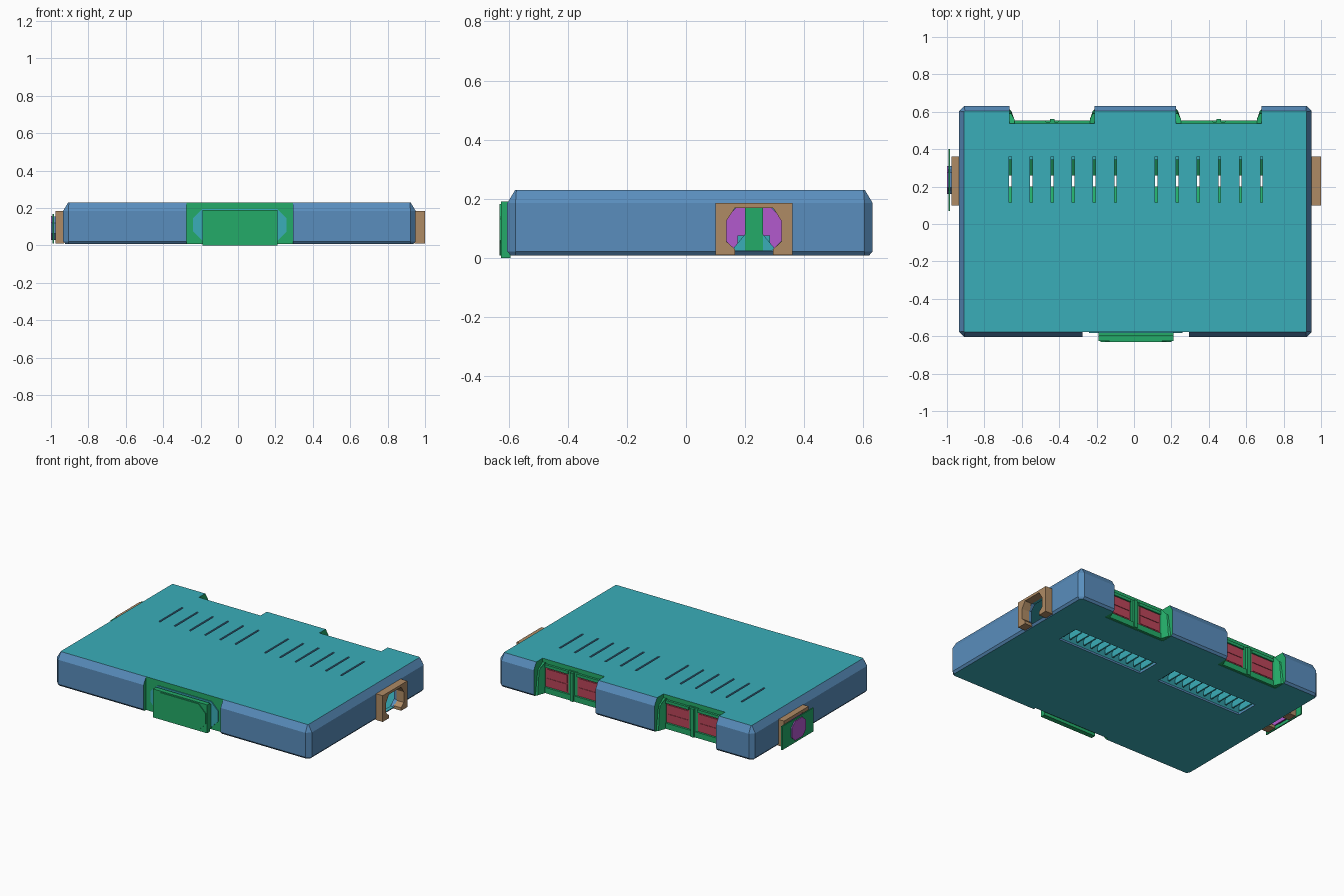
import bpy, bmesh
from mathutils import Vector

if "Cube" in bpy.data.objects:
    bpy.data.objects.remove(bpy.data.objects["Cube"])


def mat(name, rgb):
    m = bpy.data.materials.new(name)
    m.diffuse_color = (*rgb, 1)
    m.use_nodes = True
    m.node_tree.nodes["Principled BSDF"].inputs["Base Color"].default_value = m.diffuse_color
    return m


TEAL = mat("teal", (0.042, 0.42, 0.485))
BLUE = mat("steel blue", (0.10, 0.27, 0.51))
GREEN = mat("green", (0.017, 0.41, 0.14))
TAN = mat("tan", (0.43, 0.26, 0.13))
RED = mat("red", (0.50, 0.06, 0.10))
PURPLE = mat("purple", (0.45, 0.10, 0.61))


def finish(bm, name, *mats):
    bmesh.ops.recalc_face_normals(bm, faces=bm.faces)
    me = bpy.data.meshes.new(name)
    bm.to_mesh(me)
    bm.free()
    ob = bpy.data.objects.new(name, me)
    bpy.context.collection.objects.link(ob)
    for m in mats:
        me.materials.append(m)
    return ob


def add_box(bm, lo, hi):
    vs = bmesh.ops.create_cube(bm, size=1)["verts"]
    for v in vs:
        v.co = Vector([(a + b) / 2 + c * (b - a) for a, b, c in zip(lo, hi, v.co)])


def boxes(name, m, items):
    bm = bmesh.new()
    for lo, hi in items:
        add_box(bm, lo, hi)
    return finish(bm, name, m)


def add_prism(bm, pts, axis, a, b):
    """Extrude a (u, z) outline along axis 'x' or 'y' from a to b."""
    place = (lambda u, z, t: (t, u, z)) if axis == 'x' else (lambda u, z, t: (u, t, z))
    f = bm.faces.new([bm.verts.new(place(u, z, a)) for u, z in pts])
    ext = bmesh.ops.extrude_face_region(bm, geom=[f])
    for v in ext["geom"]:
        if isinstance(v, bmesh.types.BMVert):
            v.co[0 if axis == 'x' else 1] = b


def prism(name, m, pts, axis, a, b):
    bm = bmesh.new()
    add_prism(bm, pts, axis, a, b)
    return finish(bm, name, m)


def octagon(u0, u1, v0, v1, c):
    return [(u0 + c, v0), (u1 - c, v0), (u1, v0 + c), (u1, v1 - c),
            (u1 - c, v1), (u0 + c, v1), (u0, v1 - c), (u0, v0 + c)]


# Main dimensions
X0, X1, Y0, Y1 = -0.935, 0.95, -0.605, 0.632
NOTCHES = [(-0.666, -0.21), (0.225, 0.683)]
RECESS = (-0.275, 0.295)
DUCTS = [(-0.70, -0.06), (0.08, 0.72)]
SLITS = [s + i * 0.1125 for s in (-0.662, 0.119) for i in range(6)]
YM = 0.23                                  # centre line of the side ports

# Body: chamfered slab from stacked outlines
bm = bmesh.new()
rings = []
for d, z in [(0.012, 0.008), (0, 0.022), (0, 0.185), (0.027, 0.23)]:
    rings.append([bm.verts.new((x, y, z)) for x, y in
                  octagon(X0 + d, X1 - d, Y0 + d, Y1 - d, max(0.028 - d, 0.004))])
for r, s in zip(rings, rings[1:]):
    for i in range(8):
        j = (i + 1) % 8
        bm.faces.new((r[i], r[j], s[j], s[i]))
bm.faces.new(rings[0])
bm.faces.new(rings[-1])
body = finish(bm, "body", BLUE, TEAL, GREEN)

# Cutters: hollow inside, notches, slits, vents and side ports
cutters = [boxes("cavity_cutter", BLUE, [((-0.91, -0.56, 0.02), (0.925, 0.52, 0.218))])]
cutters.append(boxes("notch_cutter", BLUE, [((a, 0.538, -0.1), (b, 0.8, 0.4)) for a, b in NOTCHES]
                     + [((RECESS[0], -0.8, -0.1), (RECESS[1], -0.577, 0.4))]))
cutters.append(boxes("slit_cutter", BLUE,
                     [((x - 0.006, 0.115, 0.21), (x + 0.006, 0.36, 0.3)) for x in SLITS]
                     + [((a, 0.152, -0.1), (b, 0.308, 0.021)) for a, b in DUCTS]))
port = octagon(0.135, 0.325, 0.024, 0.168, 0.035)
bm = bmesh.new()
add_prism(bm, port, 'x', 0.90, 1.1)
add_prism(bm, port, 'x', -1.1, -0.89)
cutters.append(finish(bm, "port_cutter", BLUE))
for c in cutters:
    c.hide_render = True
    mod = body.modifiers.new(c.name, 'BOOLEAN')
    mod.operation, mod.solver, mod.object = 'DIFFERENCE', 'EXACT', c
dg = bpy.context.evaluated_depsgraph_get()
baked = bpy.data.meshes.new_from_object(body.evaluated_get(dg))
body.modifiers.clear()
body.data = baked
for c in cutters:
    bpy.data.objects.remove(c)
baked.materials.clear()
for m in (BLUE, TEAL, GREEN):
    baked.materials.append(m)

# Body colours: teal plates, green notches, blue rim
for f in baked.polygons:
    c, n = f.center, f.normal
    in_notch = c.y > 0.53 and any(a - 0.002 < c.x < b + 0.002 for a, b in NOTCHES)
    in_recess = c.y < -0.57 and RECESS[0] - 0.002 < c.x < RECESS[1] + 0.002
    if abs(n.z) > 0.9:
        f.material_index = 1
    else:
        f.material_index = 2 if in_notch or in_recess else 0

# Air ducts under the slits: funnel, throat, flare and end walls
half = [(0.115, 0.218), (0.03, 0.17), (0.03, 0.08), (0.08, 0.02)]
for k, (a, b) in enumerate(DUCTS):
    bm = bmesh.new()

    def quad(pts, idx):
        bm.faces.new([bm.verts.new(p) for p in pts]).material_index = idx
    for s in (-1, 1):
        for i, ((u, z), (w, q)) in enumerate(zip(half, half[1:])):
            quad([(a, YM + s * u, z), (b, YM + s * u, z),
                  (b, YM + s * w, q), (a, YM + s * w, q)], 1 if i == 2 else 0)
        for x in (a, b):
            quad([(x, YM + s * 0.03, 0.08), (x, YM + s * 0.03, 0.02), (x, YM + s * 0.08, 0.02)], 1)
    for x in (a, b):
        quad([(x, YM - 0.03, 0.02), (x, YM + 0.03, 0.02), (x, YM + 0.03, 0.218), (x, YM - 0.03, 0.218)], 0)
    finish(bm, f"air_duct_{k}", GREEN, TEAL)
boxes("vent_vanes", TEAL, [((x + d - 0.005, 0.175, 0.02), (x + d + 0.005, 0.285, 0.075))
                           for x in SLITS for d in (-0.028, 0.028)])

# Rear bays: green frames, red panels with a lip, centre dividers
frame, red = [], []
for k, (a, b) in enumerate(NOTCHES):
    m = (a + b) / 2
    frame += [((a, 0.53, 0.01), (b, 0.553, 0.048)), ((m - 0.032, 0.53, 0.01), (m + 0.032, 0.545, 0.205))]
    for p, q in ((a + 0.026, m - 0.032), (m + 0.032, b - 0.026)):
        frame.append(((p, 0.53, 0.18), (q, 0.553, 0.2)))
        red += [((p, 0.53, 0.05), (q, 0.543, 0.18)), ((p + 0.01, 0.54, 0.118), (q - 0.01, 0.547, 0.17)),
                ((p + 0.01, 0.54, 0.06), (q - 0.01, 0.546, 0.108))]
    bm = bmesh.new()
    for e, s in ((a, 1), (b, -1)):
        # side posts with a slanted inner face and sloped top
        lower = [bm.verts.new(p) for p in ((e, 0.53, 0.01), (e, 0.615, 0.01), (e + s * 0.01, 0.605, 0.01),
                                           (e + s * 0.026, 0.56, 0.01), (e + s * 0.026, 0.53, 0.01))]
        upper = [bm.verts.new((v.co.x, min(v.co.y, 0.59), 0.17 if v.co.y > 0.58 else 0.21)) for v in lower]
        bm.faces.new(lower)
        bm.faces.new(upper)
        for i in range(5):
            j = (i + 1) % 5
            bm.faces.new((lower[i], lower[j], upper[j], upper[i]))
    add_prism(bm, [(m - 0.012, 0.01), (m + 0.012, 0.01), (m + 0.012, 0.2), (m - 0.012, 0.2)], 'y', 0.54, 0.562)
    finish(bm, f"bay_posts_{k}", GREEN)
boxes("bay_frames", GREEN, frame)
boxes("bay_panels", RED, red)

# Front cover on its recess
prism("recess_octagon", TEAL, octagon(-0.24, 0.26, 0.025, 0.195, 0.05), 'y', -0.576, -0.583)
boxes("cover_block", GREEN, [((-0.19, -0.60, 0.02), (0.21, -0.577, 0.18)),
                             ((-0.19, -0.626, 0.0), (0.21, -0.594, 0.19))])
prism("cover_face", GREEN, octagon(-0.18, 0.20, 0.008, 0.182, 0.05), 'y', -0.62, -0.631)

# Side port frames: arches with cut corners
arch = [(0.10, 0.01), (0.165, 0.01), (0.165, 0.03), (0.137, 0.055), (0.137, 0.125), (0.165, 0.168),
        (0.295, 0.168), (0.323, 0.125), (0.323, 0.055), (0.295, 0.03), (0.295, 0.01),
        (0.36, 0.01), (0.36, 0.185), (0.10, 0.185)]
prism("right_port_frame", TAN, arch, 'x', 0.945, 1.0)
prism("left_port_frame", TAN, arch, 'x', -0.977, -0.93)

# Left cover plate with its hub
boxes("left_cover_plate", GREEN, [((-0.992, 0.07, 0.01), (-0.984, 0.40, 0.168))])
prism("left_hub_neck", BLUE, octagon(0.16, 0.31, 0.03, 0.155, 0.035), 'x', -0.998, -0.972)
prism("left_hub_face", PURPLE, octagon(0.16, 0.31, 0.028, 0.157, 0.035), 'x', -1.0, -0.995)
prism("left_hub_back", PURPLE, octagon(0.135, 0.325, 0.024, 0.168, 0.035), 'x', -0.974, -0.966)
